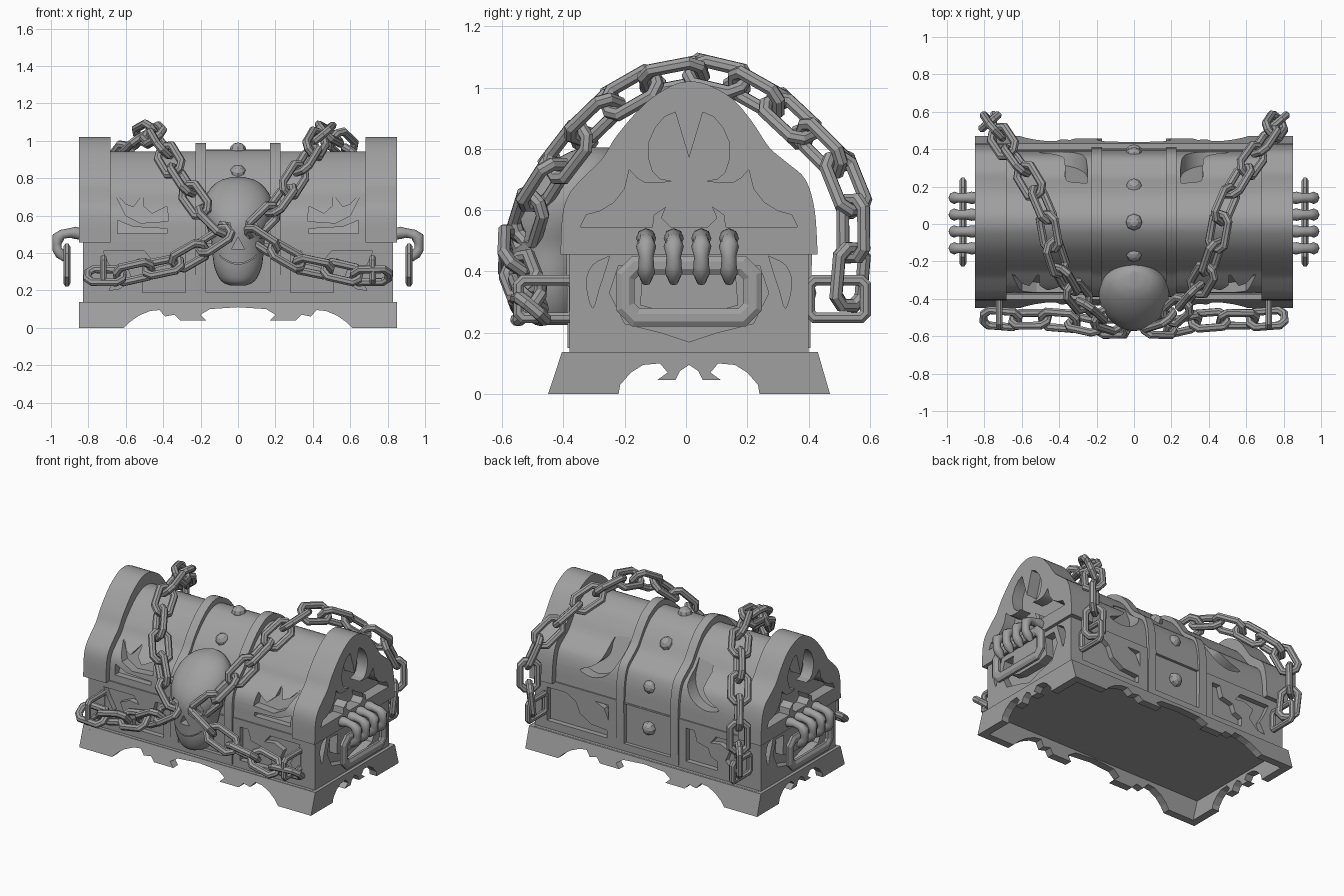
import bpy, bmesh, math
from mathutils import Vector, Matrix

if "Cube" in bpy.data.objects:
    bpy.data.objects.remove(bpy.data.objects["Cube"], do_unlink=True)

GREY = (0.35, 0.35, 0.35, 1)
mat = bpy.data.materials.new("plain grey")
mat.use_nodes = True
mat.diffuse_color = GREY
mat.node_tree.nodes["Principled BSDF"].inputs["Base Color"].default_value = GREY


# ---------- helpers ----------
def add_object(name, bm):
    bmesh.ops.recalc_face_normals(bm, faces=bm.faces)
    me = bpy.data.meshes.new(name)
    bm.to_mesh(me)
    bm.free()
    me.materials.append(mat)
    ob = bpy.data.objects.new(name, me)
    bpy.context.collection.objects.link(ob)
    return ob


def smooth(pts, n=4):
    """Catmull-Rom points through pts."""
    p = [Vector(q) for q in pts]
    p = [2 * p[0] - p[1]] + p + [2 * p[-1] - p[-2]]
    out = []
    for a, b, c, d in zip(p, p[1:], p[2:], p[3:]):
        for t in (i / n for i in range(n)):
            out.append(0.5 * (2 * b + (c - a) * t + (2 * a - 5 * b + 4 * c - d) * t * t
                              + (3 * b - a - 3 * c + d) * t ** 3))
    return out + [p[-2]]


def leaf(pts):
    """Closed smooth outline with one sharp tip at the first point."""
    return smooth(pts + pts[:1], 3)[:-1]


def prism(bm, pts, axis, a, b, slope=0):
    """Extrude outline pts (u, z) along x or y from a to b, leaning with height."""
    def at(k, u, z):
        k += slope * z
        return bm.verts.new((k, u, z) if axis == "x" else (u, k, z))
    one = [at(a, *p) for p in pts]
    two = [at(b, *p) for p in pts]
    bm.faces.new(one)
    bm.faces.new(two[::-1])
    for i in range(len(pts)):
        j = (i + 1) % len(pts)
        bm.faces.new((one[j], one[i], two[i], two[j]))


def prism_object(name, *args):
    bm = bmesh.new()
    prism(bm, *args)
    return add_object(name, bm)


def carve(ob, cuts):
    bm = bmesh.new()
    for c in cuts:
        prism(bm, *c)
    cutter = add_object("cutter", bm)
    cutter.hide_render = True
    mod = ob.modifiers.new("carve", "BOOLEAN")
    mod.object, mod.operation, mod.solver = cutter, "DIFFERENCE", "EXACT"
    me = bpy.data.meshes.new_from_object(ob.evaluated_get(bpy.context.evaluated_depsgraph_get()))
    ob.modifiers.clear()
    ob.data = me
    bpy.data.objects.remove(cutter, do_unlink=True)


def flip(pts, centre=0):
    return [(2 * centre - u, z) for u, z in pts]


def rect(u0, u1, z0, z1):
    return [(u0, z0), (u1, z0), (u1, z1), (u0, z1)]


def ring(bm, m, length, width, chamfer, r, flat=1.0, sides=8):
    """Chamfered rectangular ring, swept with a round section."""
    loops = []
    for k in range(sides):
        t = math.tau * (k + 0.5) / sides
        o = r * math.cos(t)
        h, w, c = length / 2 - r + o, width / 2 - r + o, chamfer + 0.586 * o
        q = [(h, w - c), (h - c, w)]
        q = q + [(-x, y) for x, y in q[::-1]]
        q = q + [(-x, -y) for x, y in q]
        loops.append([bm.verts.new(m @ Vector((x, y, r * flat * math.sin(t)))) for x, y in q])
    for k in range(sides):
        a, b = loops[k], loops[(k + 1) % sides]
        for i in range(8):
            j = (i + 1) % 8
            bm.faces.new((a[i], a[j], b[j], b[i]))


def frame(pos, x, y):
    x, y = Vector(x).normalized(), Vector(y).normalized()
    return Matrix.Translation(pos) @ Matrix((x, y, x.cross(y))).transposed().to_4x4()


def chain(name, path, ref, pitch=0.152):
    p = smooth(path, 30)
    run = [0]
    for a, b in zip(p, p[1:]):
        run.append(run[-1] + (b - a).length)
    n = round(run[-1] / pitch)
    bm = bmesh.new()
    for i in range(n):
        k = min(range(len(p)), key=lambda q: abs(run[q] - (i + 0.5) * run[-1] / n))
        t = (p[min(k + 6, len(p) - 1)] - p[max(k - 6, 0)]).normalized()
        side = t.cross(Vector(ref)).normalized()
        roll = math.radians(50 if i % 2 else -40)
        ring(bm, frame(p[k], t, Matrix.Rotation(roll, 3, t) @ side), 0.23, 0.15, 0.028, 0.022)
    return add_object(name, bm)


# ---------- plinth with scalloped walls ----------
half = [(-0.61, 0), (-0.58, 0.03), (-0.53, 0.065), (-0.47, 0.09), (-0.42, 0.095), (-0.39, 0.06),
        (-0.34, 0.07), (-0.31, 0.04), (-0.17, 0.04), (-0.2, 0.07), (-0.15, 0.1), (0, 0.11)]
long_wall = [(-0.85, 0.137), (-0.85, 0)] + half + flip(half[:-1])[::-1] + [(0.85, 0), (0.85, 0.137)]
prism_object("plinth_front", long_wall, "y", -0.45, -0.40, 0.33)
prism_object("plinth_back", long_wall, "y", 0.47, 0.42, -0.29)
half = [(-0.22, 0), (-0.215, 0.03), (-0.18, 0.07), (-0.14, 0.095), (-0.085, 0.1), (-0.06, 0.07),
        (-0.095, 0.045), (-0.035, 0.045), (-0.02, 0.075), (0.01, 0.095)]
end_wall = ([(-0.405, 0.137), (-0.45, 0)] + half + flip(half[:-1], 0.01)[::-1]
            + [(0.47, 0), (0.43, 0.137)])
for s, tag in ((1, "left"), (-1, "right")):
    prism_object("plinth_" + tag, end_wall, "x", s * 0.851, s * 0.80)
prism_object("floor", rect(-0.82, 0.82, 0.115, 0.138), "y", -0.40, 0.42)

# ---------- chest body with carved panels ----------
body = prism_object("chest_body", rect(-0.83, 0.83, 0.13, 0.46), "y", -0.38, 0.40)
panel = [(0.28, 0.19), (0.51, 0.19), (0.51, 0.25), (0.46, 0.27), (0.44, 0.32), (0.36, 0.34),
         (0.34, 0.41), (0.28, 0.41)]
horn = [(0.72, 0.41), (0.5, 0.41), (0.46, 0.36), (0.53, 0.37), (0.6, 0.34), (0.57, 0.27),
        (0.63, 0.21), (0.69, 0.2), (0.65, 0.27), (0.69, 0.34)]
corner = [(0.74, 0.41), (0.74, 0.19), (0.3, 0.19), (0.3, 0.24), (0.42, 0.25), (0.5, 0.3),
          (0.53, 0.37), (0.6, 0.41)]
spike = [(0.29, 0.31), (0.29, 0.41), (0.39, 0.41), (0.32, 0.38)]
crescent = leaf([(-0.25, 0.45), (-0.305, 0.42), (-0.325, 0.36), (-0.305, 0.28), (-0.285, 0.34), (-0.265, 0.4)])
shield = [(-0.22, 0.42), (-0.25, 0.33), (-0.2, 0.23), (-0.08, 0.2), (0.01, 0.17), (0.1, 0.2),
          (0.22, 0.23), (0.27, 0.33), (0.24, 0.42), (0.16, 0.42), (0.17, 0.29), (0.1, 0.27),
          (-0.08, 0.27), (-0.15, 0.29), (-0.14, 0.42)]
middle = rect(-0.17, 0.17, 0.19, 0.45)
cuts = [(q, "y", -0.6, -0.345) for q in (panel, horn, flip(panel), flip(horn))]
cuts += [(q, "y", 0.6, 0.365) for q in (corner, spike, flip(panel), flip(horn))]
cuts += [(middle, "y", -0.6, -0.362), (middle, "y", 0.6, 0.382)]
for s in (1, -1):
    for q in (crescent, flip(crescent, 0.01), shield):
        cuts.append((q, "x", s * 0.95, s * 0.775))
carve(body, cuts)

# ---------- lid ----------
outline = smooth([(-0.41, 0.455), (-0.403, 0.585), (-0.38, 0.655), (-0.33, 0.712), (-0.272, 0.77), (-0.225, 0.845),
                  (-0.135, 0.947), (-0.05, 1.005), (0.01, 1.02), (0.07, 1.01), (0.15, 0.965),
                  (0.215, 0.89), (0.272, 0.805), (0.33, 0.755), (0.39, 0.70), (0.42, 0.60), (0.43, 0.455)])


def inset(fy, fz):
    return [(0.01 + (y - 0.01) * fy, 0.455 + (z - 0.455) * fz) for y, z in outline]


lid = prism_object("lid_barrel", inset(0.91, 0.865), "x", -0.7, 0.7)
wedge = [(0.645, 0.575), (0.56, 0.54), (0.38, 0.53), (0.38, 0.505), (0.645, 0.505)]
flame = [(0.51, 0.71), (0.505, 0.65), (0.46, 0.61), (0.38, 0.65), (0.37, 0.57), (0.52, 0.56),
         (0.6, 0.6), (0.665, 0.73), (0.6, 0.66), (0.56, 0.645)]
moon = leaf([(0.25, 0.8), (0.255, 0.68), (0.32, 0.59), (0.42, 0.555), (0.51, 0.58), (0.43, 0.62),
             (0.37, 0.68), (0.36, 0.78)])
cuts = []
for f in (lambda q: q, flip):
    cuts += [(f(q), "y", -0.8, -0.48, 0.3) for q in (wedge, flame)]
    cuts.append((f(moon), "y", 1.0, 0.55, -0.42))
carve(lid, cuts)

# lid end caps, each with one winged mask shape carved in
half = [(-0.035, 0.92), (-0.07, 0.905), (-0.1, 0.87), (-0.122, 0.82), (-0.122, 0.77), (-0.108, 0.725),
        (-0.085, 0.703), (-0.045, 0.695), (-0.09, 0.688), (-0.135, 0.69), (-0.16, 0.705), (-0.185, 0.732),
        (-0.2, 0.67), (-0.235, 0.625), (-0.28, 0.597), (-0.325, 0.585), (-0.345, 0.545), (-0.11, 0.545),
        (-0.105, 0.585), (-0.065, 0.612), (-0.08, 0.575), (-0.05, 0.545)]
mask = [(0.01, 0.77)] + half + flip(half, 0.01)[::-1]
caps = []
for s, tag in ((1, "left"), (-1, "right")):
    cap = prism_object("lid_cap_" + tag, outline, "x", s * 0.85, s * 0.683)
    carve(cap, [(mask, "x", s * 0.95, s * 0.775)])
    caps.append(cap)

# centre panel, bands and bottom rail
centre = prism_object("centre_panel", inset(0.92, 0.88), "x", -0.18, 0.18)
band_outline = [(-0.386, 0.17)] + inset(0.955, 0.945) + [(0.406, 0.17)]
bands = [prism_object("band_" + t, band_outline, "x", s * 0.17, s * 0.228)
         for s, t in ((1, "left"), (-1, "right"))]
prism_object("bottom_rail", rect(-0.228, 0.228, 0.15, 0.19), "y", -0.386, 0.406)

# studs along the centre panel
for y, z in ((-0.16, 0.83), (0.01, 0.95), (0.2, 0.82), (0.37, 0.6), (0.385, 0.33)):
    bm = bmesh.new()
    bmesh.ops.create_uvsphere(bm, u_segments=8, v_segments=6, radius=0.045)
    out = Vector((0, y - 0.01, max(z - 0.55, 0)))
    turn = out.to_track_quat("Z", "Y").to_matrix().to_4x4()
    bm.transform(Matrix.Translation((0, y, z)) @ turn @ Matrix.Diagonal((1, 1, 0.9, 1)))
    add_object("stud", bm)

# ---------- skull: rows of height, half width, front, back ----------
rows = smooth([(0.225, 0.04, -0.49, -0.38), (0.25, 0.09, -0.525, -0.36), (0.32, 0.125, -0.55, -0.34),
               (0.4, 0.137, -0.56, -0.32), (0.48, 0.145, -0.57, -0.28), (0.56, 0.175, -0.57, -0.22),
               (0.64, 0.188, -0.54, -0.2), (0.72, 0.165, -0.475, -0.2), (0.78, 0.11, -0.4, -0.22),
               (0.805, 0.04, -0.34, -0.25)], 3)
bm = bmesh.new()
loops = []
for z, w, f, b in rows:
    loops.append([bm.verts.new((w * math.cos(a), (f + b) / 2 + (b - f) / 2 * math.sin(a), z))
                  for a in (math.tau * i / 28 for i in range(28))])
for a, b in zip(loops, loops[1:]):
    for i in range(28):
        j = (i + 1) % 28
        bm.faces.new((a[i], a[j], b[j], b[i]))
bm.faces.new(loops[0][::-1])
bm.faces.new(loops[-1])
skull = add_object("skull", bm)
socket = [(0.035, 0.5), (0.06, 0.475), (0.1, 0.49), (0.115, 0.53), (0.095, 0.57), (0.04, 0.56)]
mouth = [(x / 50, 0.345 + x * x * 0.0018) for x in range(-5, 6)]
mouth += [(x, z - 0.005) for x, z in mouth[::-1]]
carve(skull, [(socket, "y", -0.7, -0.48), (flip(socket), "y", -0.7, -0.48),
              ([(-0.035, 0.42), (0.035, 0.42), (0, 0.485)], "y", -0.7, -0.5),
              (mouth, "y", -0.7, -0.48)])

# ---------- chains and their staples ----------
upper = [(0.08, -0.53, 0.52), (0.2, -0.485, 0.645), (0.3, -0.385, 0.79), (0.38, -0.27, 0.92),
         (0.44, -0.1, 1.02), (0.48, 0.08, 1.04), (0.57, 0.25, 0.97), (0.66, 0.38, 0.86),
         (0.74, 0.5, 0.73), (0.77, 0.545, 0.57), (0.76, 0.53, 0.31)]
lower = [(0.06, -0.55, 0.51), (0.2, -0.55, 0.42), (0.35, -0.52, 0.34), (0.5, -0.51, 0.31),
         (0.65, -0.51, 0.28), (0.79, -0.5, 0.28)]
for s, tag in ((1, "left"), (-1, "right")):
    chain("upper_chain_" + tag, [(s * x, y, z) for x, y, z in upper], (1, 0, 0))
    chain("lower_chain_" + tag, [(s * x, y, z) for x, y, z in lower], (0, 0, 1))
    for y, x, end in ((-0.455, 0.72, "front"), (0.495, 0.75, "back")):
        bm = bmesh.new()
        ring(bm, frame((s * x, y, 0.31), (0, 1, 0), (0, 0, 1)), 0.22, 0.16, 0.015, 0.019)
        add_object(f"staple_{end}_{tag}", bm)

# ---------- handles gripped by bony fingers ----------
    bm = bmesh.new()
    ring(bm, frame((s * 0.915, 0.01, 0.335), (0, 1, 0), (0, 0, 1)), 0.48, 0.235, 0.035, 0.032, 0.65)
    add_object("handle_" + tag, bm)
    joints = [(0.82, 0.495, 0.9), (0.87, 0.508, 1.1), (0.9, 0.507, 0.85), (0.94, 0.5, 0.85), (0.962, 0.482, 1.1),
              (0.968, 0.45, 0.8), (0.967, 0.42, 0.85), (0.95, 0.395, 0.95), (0.925, 0.365, 0.5)]
    for i in range(4):
        cu = bpy.data.curves.new("finger", "CURVE")
        cu.dimensions, cu.bevel_depth, cu.bevel_resolution, cu.use_fill_caps = "3D", 0.03, 2, True
        sp = cu.splines.new("POLY")
        sp.points.add(len(joints) - 1)
        for p, (x, z, r) in zip(sp.points, joints):
            p.co, p.radius = (s * x, -0.13 + i * 0.09, z, 1), r
        tmp = bpy.data.objects.new("finger_path", cu)
        bpy.context.collection.objects.link(tmp)
        me = bpy.data.meshes.new_from_object(tmp.evaluated_get(bpy.context.evaluated_depsgraph_get()))
        bpy.data.objects.remove(tmp, do_unlink=True)
        me.materials.clear()
        me.materials.append(mat)
        bpy.context.collection.objects.link(bpy.data.objects.new(f"finger_{tag}_{i + 1}", me))

# ---------- smooth the curved parts ----------
bpy.ops.object.select_all(action="DESELECT")
for ob in [lid, centre, skull] + caps + bands:
    ob.select_set(True)
bpy.context.view_layer.objects.active = skull
bpy.ops.object.shade_smooth_by_angle(angle=math.radians(30))
